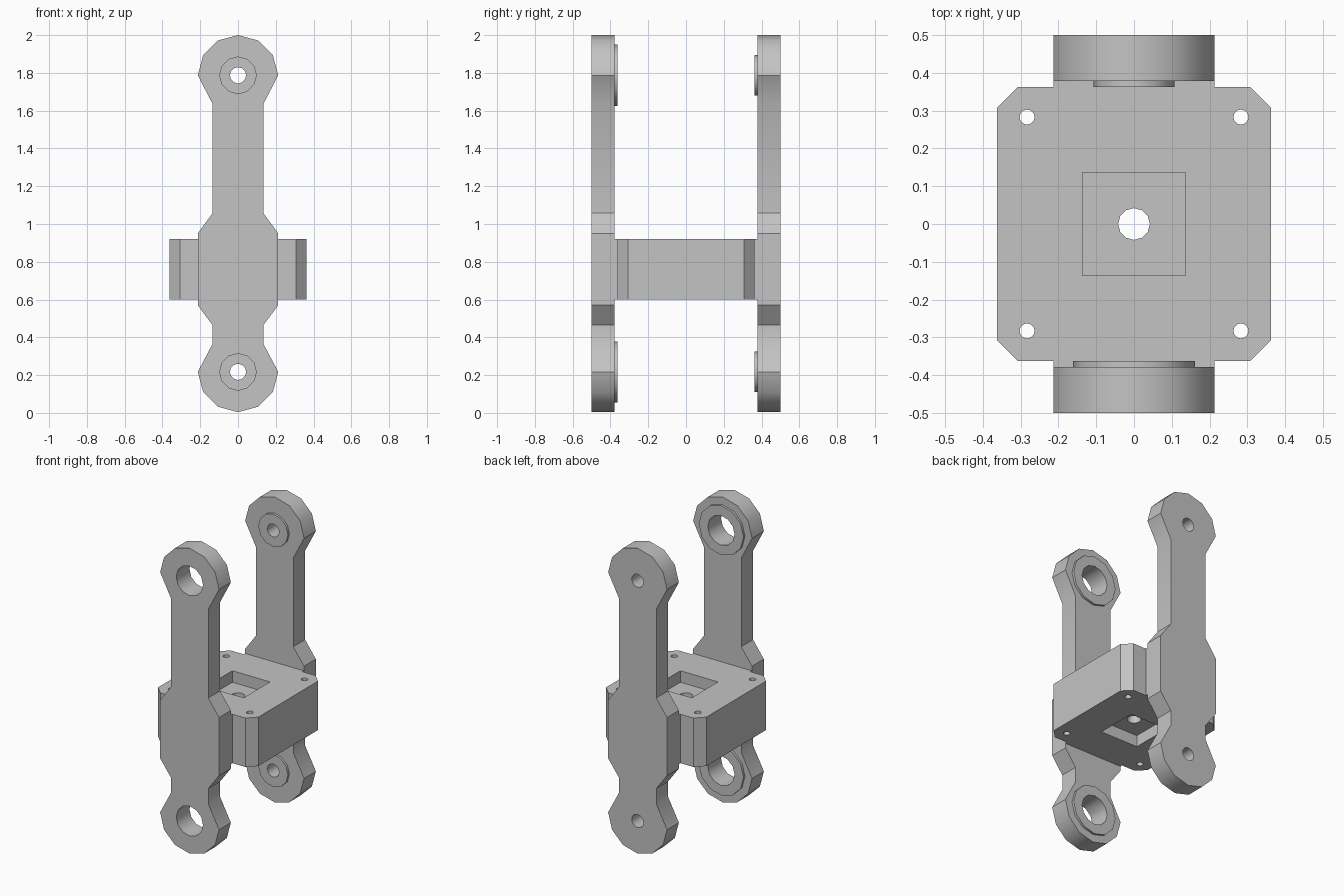
import bpy, bmesh
from math import sin, cos, pi, radians

cube = bpy.data.objects.get("Cube")
if cube:
    bpy.data.objects.remove(cube, do_unlink=True)

grey = bpy.data.materials.new("plain grey")
grey.use_nodes = True
colour = (0.55, 0.55, 0.55, 1)
grey.diffuse_color = colour
grey.node_tree.nodes["Principled BSDF"].inputs["Base Color"].default_value = colour


def circle(r, cx=0, cy=0, start=0, end=360):
    """Points every 30 degrees; a full turn omits the repeated last point."""
    last = end if end - start >= 360 else end + 30
    return [(cx + r * cos(radians(a)), cy + r * sin(radians(a)))
            for a in range(start, last, 30)]


def prism(name, profile, axis, lo, hi):
    """Extrude a 2D profile along y (profile in xz) or z (profile in xy)."""
    place = (lambda u, v, d: (u, d, v)) if axis == "y" else (lambda u, v, d: (u, v, d))
    bm = bmesh.new()
    lower = [bm.verts.new(place(u, v, lo)) for u, v in profile]
    upper = [bm.verts.new(place(u, v, hi)) for u, v in profile]
    bm.faces.new(lower)
    bm.faces.new(upper)
    for i in range(len(profile)):
        j = (i + 1) % len(profile)
        bm.faces.new((lower[i], lower[j], upper[j], upper[i]))
    bmesh.ops.recalc_face_normals(bm, faces=bm.faces)
    mesh = bpy.data.meshes.new(name)
    bm.to_mesh(mesh)
    bm.free()
    mesh.materials.append(grey)
    obj = bpy.data.objects.new(name, mesh)
    bpy.context.collection.objects.link(obj)
    return obj


def activate(obj):
    bpy.ops.object.select_all(action="DESELECT")
    obj.select_set(True)
    bpy.context.view_layer.objects.active = obj


def combine(obj, tool, operation):
    """Apply a boolean and discard the tool."""
    activate(obj)
    mod = obj.modifiers.new("combine", "BOOLEAN")
    mod.operation, mod.solver, mod.object = operation, "EXACT", tool
    bpy.ops.object.modifier_apply(modifier=mod.name)
    bpy.data.objects.remove(tool, do_unlink=True)


def smooth(obj):
    activate(obj)
    bpy.ops.object.shade_smooth_by_angle(angle=radians(33))


WIDE, NECK = 0.213, 0.135
TOP, BOTTOM = 1.787, 0.217
IN, OUT, FACE = 0.378, 0.5, 0.363

# Arm outline: rounded eyes at both ends and a wide waist
flank = [(NECK, 0.365), (NECK, 0.465), (WIDE, 0.57),
         (WIDE, 0.95), (NECK, 1.057), (NECK, 1.637)]
outline = (flank + circle(WIDE, 0, TOP, 0, 180)
           + [(-x, z) for x, z in reversed(flank)]
           + circle(WIDE, 0, BOTTOM, 180, 360))

# Arms with raised bosses and pivot holes
for name, side, boss_r, hole_r in (("front_arm", -1, 0.162, 0.097),
                                   ("back_arm", 1, 0.107, 0.043)):
    arm = prism(name, outline, "y", *sorted((side * IN, side * OUT)))
    for z in (BOTTOM, TOP):
        boss = prism("boss", circle(boss_r, 0, z), "y",
                     *sorted((side * FACE, side * 0.42)))
        combine(arm, boss, "UNION")
    for z in (BOTTOM, TOP):
        hole = prism("hole", circle(hole_r, 0, z), "y",
                     *sorted((side * 0.3, side * 0.6)))
        combine(arm, hole, "DIFFERENCE")
    smooth(arm)

# Central block with chamfered corners and tabs that meet the arms
Z0, Z1 = 0.6, 0.92
quarter = [(FACE, 0.308), (0.308, FACE), (WIDE, FACE), (WIDE, IN)]
half = quarter + [(-x, y) for x, y in reversed(quarter)]
block = prism("centre_block", half + [(-x, -y) for x, y in half], "z", Z0, Z1)

# Square recesses above and below
s, depth = 0.136, 0.075
square = [(s, s), (-s, s), (-s, -s), (s, -s)]
for lo, hi in ((Z1 - depth, Z1 + 0.1), (Z0 - 0.1, Z0 + depth)):
    combine(block, prism("recess", square, "z", lo, hi), "DIFFERENCE")

# Centre bore and four corner screw holes
bores = [(0.042, 0, 0)] + [(0.02, x, y) for x in (-0.283, 0.283) for y in (-0.283, 0.283)]
for r, x, y in bores:
    combine(block, prism("bore", circle(r, x, y), "z", Z0 - 0.1, Z1 + 0.1), "DIFFERENCE")
smooth(block)
